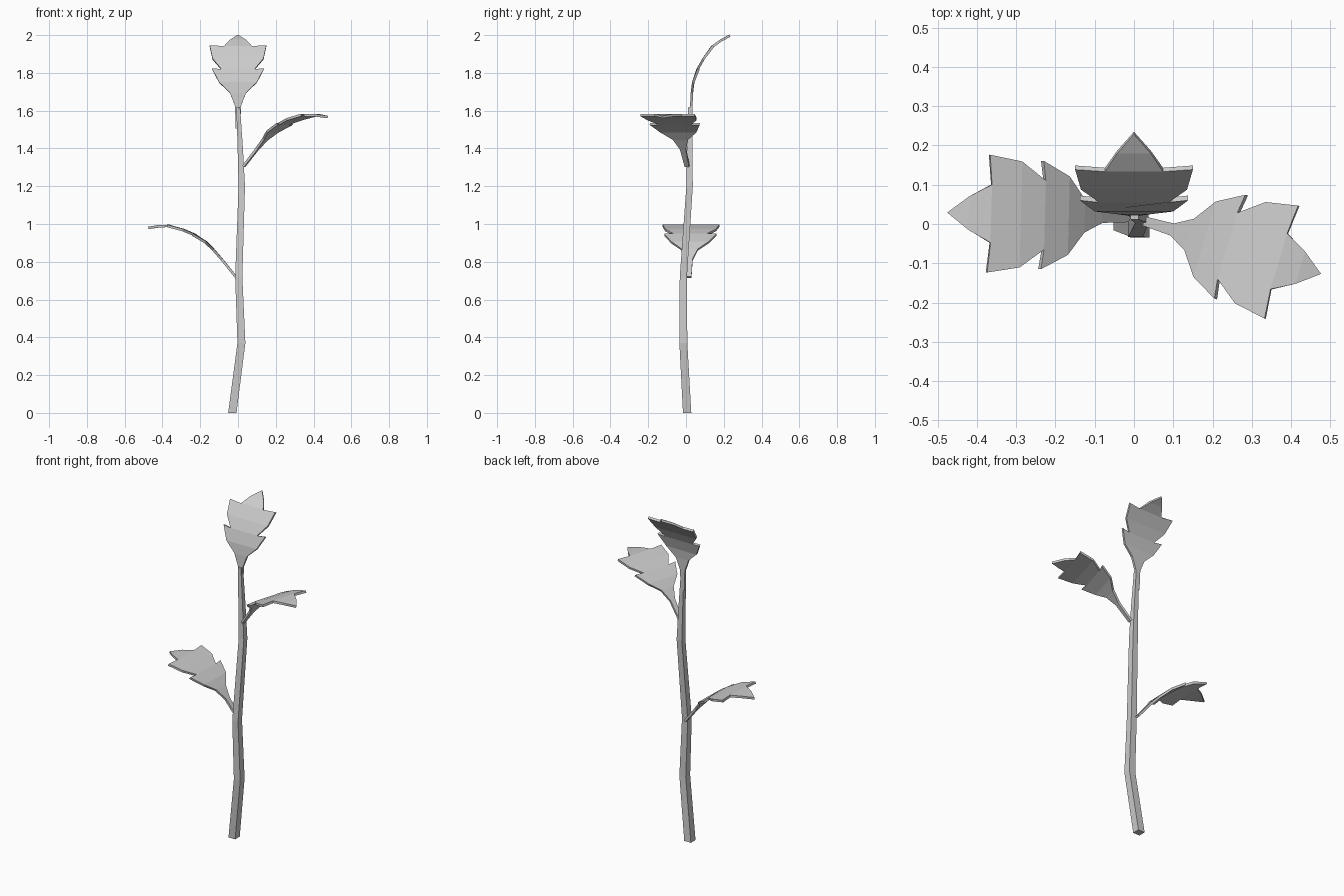
import bpy, bmesh
from math import radians
from mathutils import Matrix, Vector

if "Cube" in bpy.data.objects:
    bpy.data.objects.remove(bpy.data.objects["Cube"])


def finish(name, bm):
    bmesh.ops.recalc_face_normals(bm, faces=bm.faces)
    me = bpy.data.meshes.new(name)
    bm.to_mesh(me)
    bm.free()
    ob = bpy.data.objects.new(name, me)
    bpy.context.collection.objects.link(ob)
    return ob


# Stem: square section swept along a crooked path (x, y, z, half width)
path = [(-0.03, 0.006, 0, 0.022), (0.018, -0.014, 0.37, 0.021),
        (0.004, -0.014, 0.72, 0.019), (0.02, 0.019, 1.2, 0.017),
        (0.012, 0.02, 1.4, 0.014), (0.001, 0.022, 1.62, 0.010)]
bm = bmesh.new()
rings = [[bm.verts.new((x + sx * h, y + sy * h, z))
          for sx, sy in ((-1, -1), (1, -1), (1, 1), (-1, 1))]
         for x, y, z, h in path]
for a, b in zip(rings, rings[1:]):
    for i in range(4):
        j = (i + 1) % 4
        bm.faces.new((a[i], a[j], b[j], b[i]))
bm.faces.new(rings[0][::-1])
bm.faces.new(rings[-1])
finish("stem", bm)

# Leaf rows: (reach, height, half width at end of lobe, half width of next lobe)
ROWS = [(0, 0, 0.012, 0.012), (0.075, 0.093, 0.016, 0.016),
        (0.12, 0.145, 0.042, 0.042), (0.16, 0.185, 0.10, 0.10),
        (0.22, 0.225, 0.138, 0.088), (0.28, 0.25, 0.135, 0.135),
        (0.355, 0.272, 0.15, 0.074), (0.41, 0.27, 0.043, 0.043),
        (0.465, 0.261, 0, 0)]


def leaf(name, base, yaw, pitch):
    bm = bmesh.new()
    rows = []
    for r, z, w_end, w_next in ROWS:
        if w_end == 0:
            rows.append([bm.verts.new((r, 0, z))])
        elif w_end == w_next:
            rows.append([bm.verts.new((r, s * w_end, z)) for s in (-1, 1)])
        else:
            # Lobe tips reach slightly past the notch
            rows.append([bm.verts.new((r + d, w, z)) for d, w in (
                (0.007, -w_end), (0, -w_next), (0, w_next), (0.007, w_end))])
    for a, b in zip(rows, rows[1:]):
        start = a[1:3] if len(a) == 4 else a
        bm.faces.new(start + b[::-1])
    ob = finish(name, bm)
    ob.matrix_world = (Matrix.Translation(Vector(base))
                       @ Matrix.Rotation(radians(yaw), 4, 'Z')
                       @ Matrix.Rotation(radians(-pitch), 4, 'Y'))
    mod = ob.modifiers.new("thickness", 'SOLIDIFY')
    mod.thickness = 0.013
    mod.offset = 0
    return ob


leaf("left_leaf", (-0.01, 0.017, 0.718), 178.5, 0)
leaf("right_leaf", (0.03, 0.006, 1.305), -16.6, 0)
leaf("top_leaf", (0, 0.026, 1.505), 90, 38)
